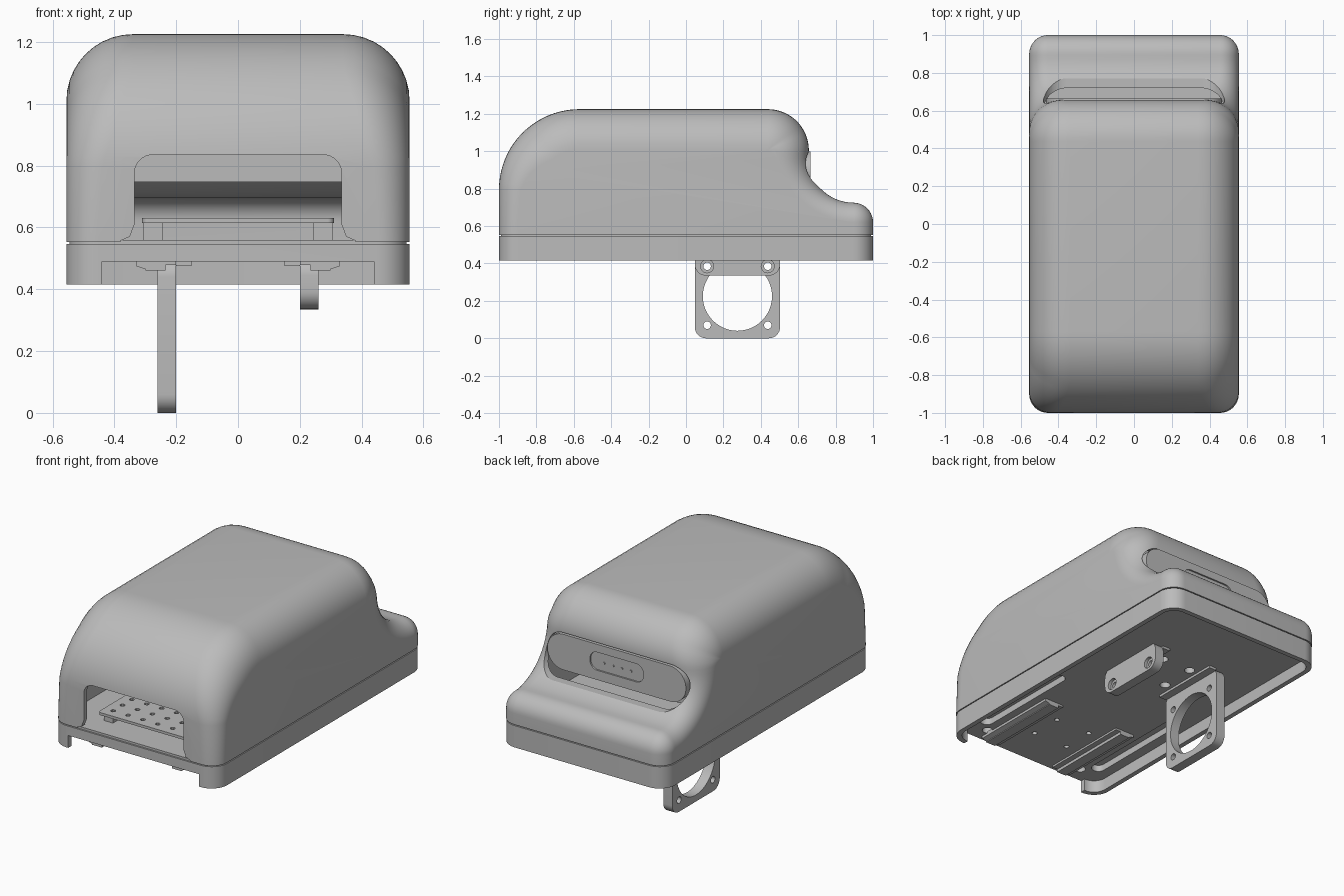
import bpy, bmesh
from math import cos, sin, radians
from mathutils import Vector

cube = bpy.data.objects.get("Cube")
if cube:
    bpy.data.objects.remove(cube, do_unlink=True)

grey = bpy.data.materials.new("plain grey")
grey.use_nodes = True
colour = (0.5, 0.5, 0.5, 1)
grey.diffuse_color = colour
grey.node_tree.nodes["Principled BSDF"].inputs["Base Color"].default_value = colour


def finish(name, bm):
    bmesh.ops.remove_doubles(bm, verts=bm.verts, dist=0.0003)
    bmesh.ops.recalc_face_normals(bm, faces=bm.faces)
    mesh = bpy.data.meshes.new(name)
    bm.to_mesh(mesh)
    bm.free()
    mesh.materials.append(grey)
    ob = bpy.data.objects.new(name, mesh)
    bpy.context.collection.objects.link(ob)
    return ob


def arc(cx, cy, r, a0, a1, n=12):
    angles = [radians(a0 + (a1 - a0) * i / n) for i in range(n + 1)]
    return [(cx + r * cos(a), cy + r * sin(a)) for a in angles]


def rounded(cx, cy, w, h, r, n=8):
    """Rounded rectangle from half sizes."""
    pts = []
    for i, (sx, sy) in enumerate([(1, 1), (-1, 1), (-1, -1), (1, -1)]):
        pts += arc(cx + sx * (w - r), cy + sy * (h - r), r, i * 90, i * 90 + 90, n)
    return pts


def prism(name, pts, axis, lo, hi):
    """Extrude a 2D outline along x, y or z."""
    bm = bmesh.new()
    place = {"x": lambda p, d: (d, p[0], p[1]),
             "y": lambda p, d: (p[0], d, p[1]),
             "z": lambda p, d: (p[0], p[1], d)}[axis]
    a = [bm.verts.new(place(p, lo)) for p in pts]
    b = [bm.verts.new(place(p, hi)) for p in pts]
    bm.faces.new(a)
    bm.faces.new(b)
    for i in range(len(pts)):
        j = (i + 1) % len(pts)
        bm.faces.new((a[i], a[j], b[j], b[i]))
    return finish(name, bm)


def box(name, x0, x1, y0, y1, z0, z1):
    return prism(name, [(x0, y0), (x1, y0), (x1, y1), (x0, y1)], "z", z0, z1)


def disc(cx, cy, r, n=20):
    return arc(cx, cy, r, 0, 360 - 360 / n, n - 1)


def cut(ob, *cutters):
    for c in cutters:
        c.hide_render = True
        mod = ob.modifiers.new("cut", "BOOLEAN")
        mod.operation, mod.solver, mod.object = "DIFFERENCE", "EXACT", c
        bpy.context.view_layer.objects.active = ob
        bpy.ops.object.modifier_apply(modifier=mod.name)
        bpy.data.objects.remove(c, do_unlink=True)


# Side outline of the cover: front curve, back shoulder, hollow, ledge
outline = [(-1, 0.553)] + arc(-0.57, 0.795, 0.43, 180, 90, 20)
outline += arc(0.437, 1.005, 0.22, 90, -5, 16)
outline += arc(0.895, 0.965, 0.24, 175, 270, 16)[1:]
outline += arc(0.895, 0.62, 0.105, 90, 0, 10)[1:] + [(1, 0.553)]
HALF = 0.555


def cover_solid(name, inset, drop):
    """Loft the outline across x with a rolled edge on both sides."""
    pts = [Vector(p) for p in outline]
    last = len(pts) - 1
    inward = []
    for i, p in enumerate(pts):
        t = (pts[min(i + 1, last)] - pts[max(i - 1, 0)]).normalized()
        if i in (0, last):
            t = Vector((0, 1 if i == 0 else -1))
        inward.append(Vector((t.y, -t.x)))
    bm = bmesh.new()
    rings = []
    steps = 10
    sweep = [(-1, 90 - 90 * k / steps) for k in range(steps + 1)]
    sweep += [(1, 90 * k / steps) for k in range(steps + 1)]
    for side, deg in sweep:
        ring = []
        for i, p in enumerate(pts):
            r = min(0.215, 0.1 + max(0, p.y - 0.74) * 0.3) - inset
            q = p + inward[i] * (inset + r * (1 - cos(radians(deg))))
            x = side * (HALF - inset - r * (1 - sin(radians(deg))))
            z = q.y - drop if i in (0, last) else q.y
            ring.append(bm.verts.new((x, q.x, z)))
        rings.append(ring)
    for a, b in zip(rings, rings[1:]):
        for i in range(last + 1):
            j = (i + 1) % (last + 1)
            bm.faces.new((a[i], a[j], b[j], b[i]))
    bm.faces.new(rings[0])
    bm.faces.new(rings[-1])
    return finish(name, bm)


# Cover with front opening and back pocket
cover = cover_solid("cover", 0, 0)
half_mouth = [(0.39, 0.5), (0.38, 0.557), (0.35, 0.57), (0.335, 0.61)]
half_mouth += arc(0.275, 0.775, 0.06, 0, 90, 8)
mouth = half_mouth + [(-x, z) for x, z in reversed(half_mouth)]
cut(cover,
    cover_solid("cover_hollow", 0.03, 0.05),
    prism("mouth_cutter", mouth, "y", -1.2, -0.6),
    prism("pocket_cutter", rounded(0, 0.882, 0.48, 0.122, 0.121, 12), "y", 0.58, 0.95))

# Back panel with small recessed display
panel = prism("back_panel", rounded(0, 0.89, 0.465, 0.108, 0.107, 12), "y", 0.54, 0.665)
cut(panel, prism("display_cutter", rounded(0, 0.895, 0.18, 0.055, 0.05), "y", 0.655, 0.7))
for i in range(4):
    prism("display_pin", disc(-0.09 + i * 0.06, 0.89, 0.007, 8), "y", 0.65, 0.66)
prism("pocket_backing", rounded(0, 0.882, 0.495, 0.135, 0.13), "y", 0.54, 0.59)

# Base tray: rim, front notch, side pockets and screw holes underneath
base = prism("base_tray", rounded(0, 0, HALF, 1, 0.105, 10), "z", 0.415, 0.547)
cut(base,
    prism("tray_cutter", rounded(0, 0, 0.525, 0.97, 0.08), "z", 0.3, 0.49),
    box("notch_cutter", -0.44, 0.44, -1.1, -0.9, 0.3, 0.49))
for side in (-1, 1):
    cut(base, prism("slot_cutter", rounded(side * 0.42, -0.5, 0.04, 0.36, 0.039), "z", 0.4, 0.53))
    for x, y, r in [(0.1, 0.16, 0.03), (0.1, 0.38, 0.03), (0.12, -0.75, 0.015),
                    (0.12, -0.55, 0.015), (0.35, -0.9, 0.03)]:
        cut(base, prism("hole_cutter", disc(side * x, y, r), "z", 0.4, 0.53))
prism("seam_lip", rounded(0, 0, HALF - 0.01, 0.99, 0.095, 10), "z", 0.54, 0.56)

# Underside rails, and circuit board supports inside the mouth
for side in (-1, 1):
    step = [(0.2, 0.5), (0.2, 0.478), (0.235, 0.478), (0.235, 0.46),
            (0.3, 0.46), (0.3, 0.465), (0.33, 0.475), (0.33, 0.5)]
    prism("rail", [(side * x, z) for x, z in step], "y", -0.97, -0.4)
    for y in (-0.82, -0.2):
        box("board_post", side * 0.275 - 0.03, side * 0.275 + 0.03, y - 0.03, y + 0.03, 0.55, 0.616)

# Circuit board with hole rows
board = prism("circuit_board", rounded(0, -0.5, 0.31, 0.4, 0.02), "z", 0.614, 0.63)
for row in range(4):
    for col in range(6):
        x, y = -0.25 + col * 0.1, -0.84 + row * 0.09
        cut(board, prism("board_hole", disc(x, y, 0.014, 10), "z", 0.6, 0.65))

# Round-holed mounting plate and short clamp block
plate = prism("ring_plate", rounded(0.275, 0.25, 0.228, 0.25, 0.06), "x", -0.26, -0.2)
cut(plate, prism("ring_cutter", disc(0.275, 0.225, 0.185, 48), "x", -0.4, 0))
clamp = prism("clamp_block", rounded(0.275, 0.42, 0.228, 0.085, 0.06), "x", 0.2, 0.26)
for y in (0.113, 0.437):
    for z in (0.07, 0.385):
        cut(plate, prism("bolt_cutter", disc(y, z, 0.02), "x", -0.4, 0))
    cut(clamp, prism("bolt_cutter", disc(y, 0.385, 0.02), "x", 0.1, 0.4),
        prism("bore_cutter", disc(y, 0.385, 0.035), "x", 0.24, 0.4))
for side in (-1, 1):
    x0, x1 = sorted((side * 0.15, side * 0.2))
    box("mount_flange", x0, x1, 0.05, 0.5, 0.475, 0.495)

# Smooth the curves, keep hard edges
for ob in bpy.context.scene.objects:
    if ob.type == "MESH":
        bpy.ops.object.select_all(action="DESELECT")
        ob.select_set(True)
        bpy.context.view_layer.objects.active = ob
        bpy.ops.object.shade_smooth_by_angle(angle=radians(30))
